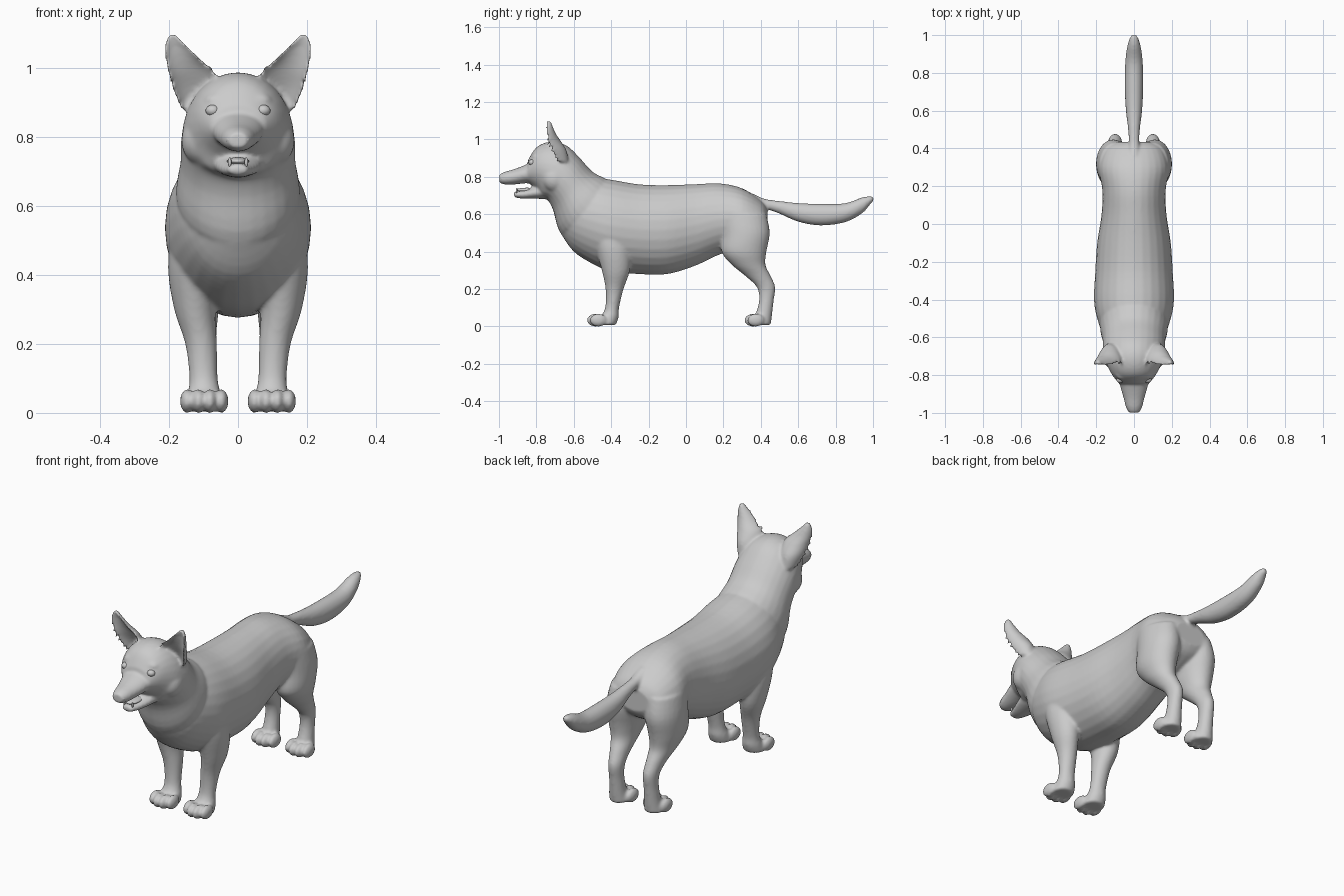
import bpy, bmesh, math
from mathutils import Vector, Matrix

cube = bpy.data.objects.get("Cube")
if cube:
    bpy.data.objects.remove(cube, do_unlink=True)

grey = bpy.data.materials.new("plain_grey")
grey.use_nodes = True
GREY = (0.6, 0.6, 0.6, 1)
grey.diffuse_color = GREY
grey.node_tree.nodes["Principled BSDF"].inputs["Base Color"].default_value = GREY


def make_object(name, bm):
    bmesh.ops.recalc_face_normals(bm, faces=bm.faces[:])
    mesh = bpy.data.meshes.new(name)
    for f in bm.faces:
        f.smooth = True
    bm.to_mesh(mesh)
    bm.free()
    mesh.materials.append(grey)
    obj = bpy.data.objects.new(name, mesh)
    bpy.context.collection.objects.link(obj)
    return obj


def skin(bm, loops):
    """Bridge a list of point loops into a closed tube."""
    rows = [[bm.verts.new(p) for p in loop] for loop in loops]
    n = len(rows[0])
    for a, b in zip(rows, rows[1:]):
        for i in range(n):
            j = (i + 1) % n
            bm.faces.new((a[i], a[j], b[j], b[i]))
    bm.faces.new(rows[0])
    bm.faces.new(rows[-1])


def smooth_rows(rows, steps=4):
    """Spline through the rows of section values."""
    pts = [rows[0]] + list(rows) + [rows[-1]]
    out = []
    for k in range(1, len(pts) - 2):
        a, b, c, d = pts[k - 1:k + 3]
        for s in range(steps):
            t = s / steps
            out.append([0.5 * (2 * q + (r - p) * t + (2 * p - 5 * q + 4 * r - u) * t * t
                               + (3 * q - p - 3 * r + u) * t ** 3)
                        for p, q, r, u in zip(a, b, c, d)])
    return out + [list(rows[-1])]


def loft(bm, rows, side=1, n=28):
    """Rows are x, y, z, half width, half depth, tilt in degrees."""
    loops = []
    for x, y, z, w, d, tilt in smooth_rows(rows):
        t = math.radians(tilt)
        loop = []
        for i in range(n):
            a = 2 * math.pi * i / n
            v = d * math.sin(a)
            loop.append((side * (x + w * math.cos(a)), y + v * math.sin(t), z + v * math.cos(t)))
        loops.append(loop)
    skin(bm, loops)


def blob(bm, centre, size, segments=20):
    m = Matrix.Translation(centre) @ Matrix.Diagonal((*size, 1))
    bmesh.ops.create_uvsphere(bm, u_segments=segments, v_segments=segments // 2, radius=1, matrix=m)


def level(rows, tilt):
    """Rows on the centre plane: y, z, half width, half height."""
    return [(0, *r, tilt) for r in rows]


bm = bmesh.new()

# Trunk from breast to rump
loft(bm, level([
    (-.665, .57, .08, .08), (-.60, .59, .155, .19), (-.5, .565, .195, .23),
    (-.4, .54, .212, .245), (-.25, .52, .205, .24), (-.1, .518, .195, .238),
    (.05, .543, .172, .218), (.18, .575, .168, .19), (.3, .577, .185, .162),
    (.4, .57, .15, .105), (.435, .57, .09, .06)], 0))

# Neck and skull
loft(bm, [
    (0, -.45, .57, .17, .18, 45), (0, -.545, .64, .18, .19, 41),
    (0, -.605, .725, .167, .147, 46), (0, -.655, .79, .165, .142, 37),
    (0, -.705, .828, .157, .155, 24), (0, -.75, .84, .142, .15, 10),
    (0, -.80, .845, .115, .113, 0), (0, -.845, .83, .08, .06, 0)])

# Muzzle and open lower jaw
loft(bm, level([
    (-.76, .835, .09, .075), (-.85, .817, .075, .051), (-.92, .80, .056, .041),
    (-.97, .793, .043, .034), (-.998, .791, .028, .022)], 0))
loft(bm, level([
    (-.72, .73, .08, .05), (-.80, .717, .067, .034), (-.87, .706, .045, .023),
    (-.92, .706, .028, .015)], 0))

# Tail
loft(bm, level([
    (.36, .68, .03, .03), (.42, .657, .028, .026), (.5, .637, .031, .034),
    (.6, .61, .043, .05), (.72, .598, .049, .058), (.85, .608, .047, .051),
    (.94, .647, .036, .043), (.985, .675, .022, .022), (1.004, .684, .01, .01)], 0))

FRONT_LEG = [
    (.115, -.42, .55, .075, .10), (.125, -.39, .42, .078, .095), (.125, -.375, .30, .06, .075),
    (.107, -.382, .2, .046, .048), (.1, -.395, .1, .041, .037), (.098, -.41, .05, .05, .05),
    (.098, -.43, .008, .056, .055)]
HIND_LEG = [
    (.1, .3, .6, .085, .13), (.11, .32, .5, .09, .128), (.115, .31, .4, .082, .12),
    (.112, .335, .33, .063, .09), (.105, .385, .27, .046, .068), (.1, .428, .21, .037, .049),
    (.1, .43, .14, .035, .039), (.1, .415, .06, .041, .045), (.1, .4, .008, .051, .053)]

# Ear sections: height, inner x, outer x, front y, depth
EAR = [(.88, .085, .165, -.70, .06), (.94, .065, .19, -.735, .085), (.99, .068, .203, -.75, .07),
       (1.03, .113, .211, -.752, .045), (1.07, .155, .211, -.754, .03), (1.1, .183, .2, -.755, .02)]


def ear(bm, side, n=12):
    loops = []
    for z, x0, x1, y, depth in smooth_rows(EAR):
        arc = [math.pi * i / n for i in range(n + 1)]
        across = [(x0 + x1) / 2 + (x1 - x0) / 2 * math.cos(a) for a in arc]
        back = [(side * x, y + .012 + depth * math.sin(a), z) for x, a in zip(across, arc)]
        hollow = [(side * x, y + .6 * depth * math.sin(a), z) for x, a in zip(across, arc)]
        loops.append(back + hollow[::-1])
    skin(bm, loops)


# Paired limbs, toes and ears
for side in (1, -1):
    for rows, toe_y in ((FRONT_LEG, -.485), (HIND_LEG, .357)):
        loft(bm, [(*r, 90) for r in rows], side)
        for k in range(4):
            off = (k - 1.5) * .033
            back = .016 * (k in (0, 3))
            blob(bm, (side * (.098 + off), toe_y + back, .034), (.021, .046, .035))
    ear(bm, side)
    # Brow and cheek fullness
    blob(bm, (side * .06, -.79, .905), (.04, .035, .025))
    blob(bm, (side * .11, -.70, .79), (.055, .07, .07))

# Fuse the parts into one soft skin
body = make_object("dog_body", bm)
fuse = body.modifiers.new("fuse", 'REMESH')
fuse.mode = 'VOXEL'
fuse.voxel_size = .0075
fuse.use_smooth_shade = True
soften = body.modifiers.new("soften", 'SMOOTH')
soften.factor = .5
soften.iterations = 7


def ellipsoid(name, centre, size):
    part = bmesh.new()
    blob(part, centre, size, 24)
    return make_object(name, part)


# Face details
for side, label in ((1, "left"), (-1, "right")):
    ellipsoid(label + "_eye", (side * .073, -.822, .877), (.021, .02, .017))
    ellipsoid(label + "_nostril_wing", (side * .02, -.978, .792), (.016, .018, .014))
    ellipsoid(label + "_lower_fang", (side * .024, -.905, .727), (.005, .005, .014))
ellipsoid("nose", (0, -.976, .8), (.033, .022, .018))
ellipsoid("tongue", (0, -.85, .73), (.032, .06, .012))
